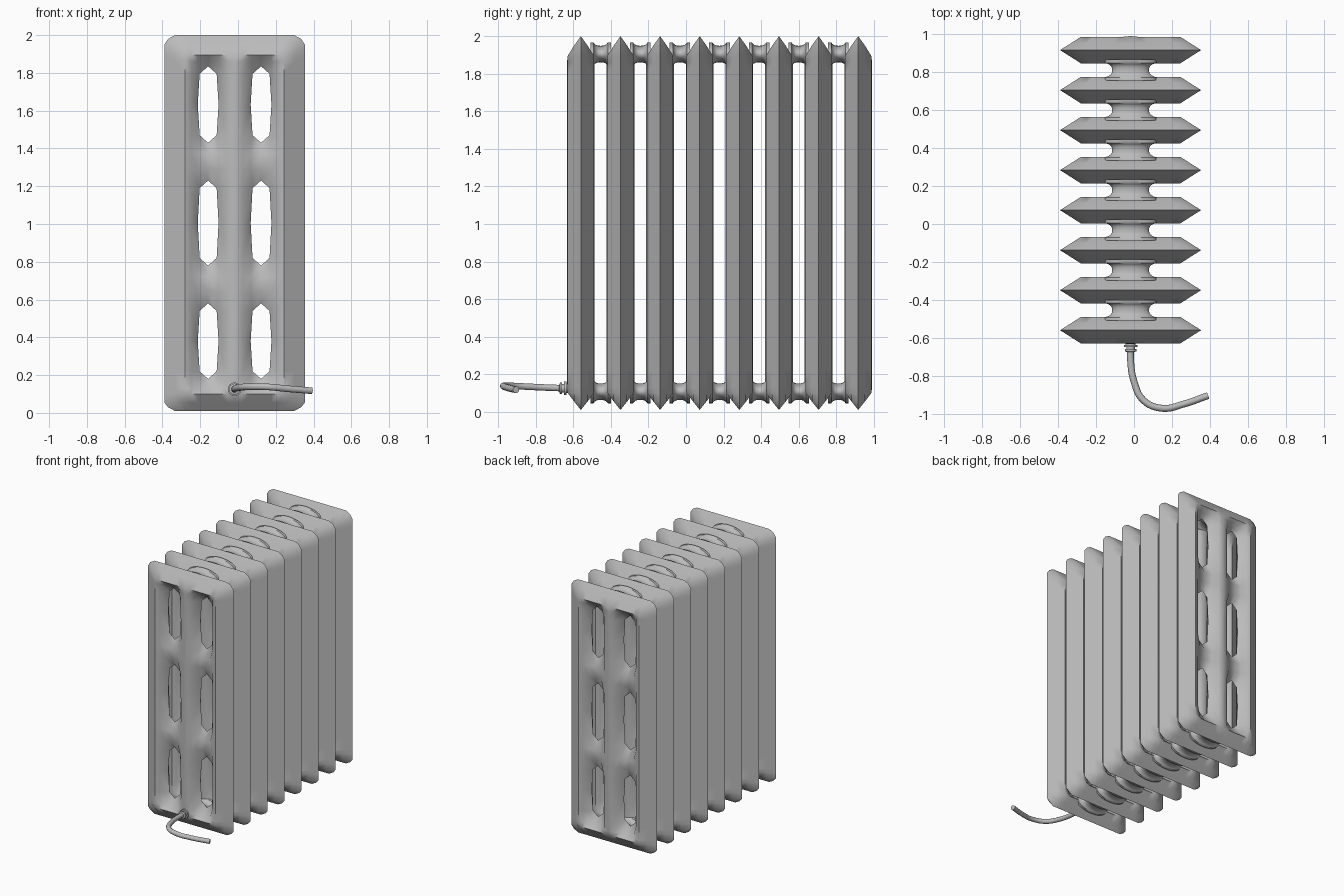
import bpy, bmesh, math
from mathutils import Matrix, Vector

if "Cube" in bpy.data.objects:
    bpy.data.objects.remove(bpy.data.objects["Cube"])

grey = bpy.data.materials.new("cast_iron_grey")
grey.use_nodes = True
COLOUR = (0.5, 0.5, 0.5, 1)
grey.diffuse_color = COLOUR
grey.node_tree.nodes["Principled BSDF"].inputs["Base Color"].default_value = COLOUR

CX = -0.018          # centre line of the radiator
PITCH = 0.211        # spacing of the sections
FIRST = -0.56
COUNT = 8


def add_object(name, mesh, location=(0, 0, 0)):
    obj = bpy.data.objects.new(name, mesh)
    obj.location = location
    bpy.context.collection.objects.link(obj)
    return obj


def finish(bm, name, angle=50):
    """Turn a bmesh into a mesh, smooth except at sharp folds."""
    bmesh.ops.recalc_face_normals(bm, faces=bm.faces)
    for face in bm.faces:
        face.smooth = True
    for edge in bm.edges:
        if len(edge.link_faces) == 2 and edge.calc_face_angle() > math.radians(angle):
            edge.smooth = False
    mesh = bpy.data.meshes.new(name)
    bm.to_mesh(mesh)
    bm.free()
    mesh.materials.append(grey)
    return mesh


def section_mesh():
    """One pressed section: a quarter grid with holes, mirrored twice."""
    cols = [(0, .074), (.04, .068), (.085, .042), (.14, .034), (.195, .042),
            (.23, .058), (.262, .07), (.315, .036), (.372, 0)]
    holes = [(.18, .58), (.78, 1.23), (1.43, 1.835)]
    # Each row: height, kind, height of the pointed hole tip
    rows = [(.01, 0, None), (.055, .036, None), (.1, .07, None), (.13, "web", None)]
    for low, high in holes:
        rows += [(low + .04, "end", low), ((low + high) / 2, "middle", None),
                 (high - .04, "end", high)]
        if high < 1.5:
            rows += [(high + .06, "web", None), (high + .14, "web", None)]
    rows += [(1.86, "web", None), (1.895, .07, None), (1.95, .036, None), (2, 0, None)]

    bm = bmesh.new()
    grid = []
    for z, kind, tip in rows:
        line = []
        for c, (x, depth) in enumerate(cols):
            px, pz = x, z
            if kind in ("end", "middle"):
                if c in (2, 3, 4):
                    depth = 0
                if kind == "end":
                    px += {2: .01, 4: -.01}.get(c, 0)
                    pz = tip if c == 3 else z
            elif kind != "web":
                depth = min(kind, .07 if c < 7 else depth)
                if kind == 0 and c == 8:      # rounded outer corner
                    px -= .02
                    pz += .02 if z < 1 else -.02
            line.append(bm.verts.new((px, -depth, pz)))
        grid.append(line)

    for r in range(len(rows) - 1):
        in_hole = "middle" in (rows[r][1], rows[r + 1][1])
        for c in range(len(cols) - 1):
            if in_hole and c in (2, 3):
                continue
            bm.faces.new((grid[r][c], grid[r][c + 1], grid[r + 1][c + 1], grid[r + 1][c]))

    for axis in "XY":
        bmesh.ops.mirror(bm, geom=bm.verts[:] + bm.edges[:] + bm.faces[:],
                         matrix=Matrix.Identity(4), merge_dist=0.0005, axis=axis)
    bmesh.ops.remove_doubles(bm, verts=bm.verts, dist=0.0005)
    return finish(bm, "section")


def lathe(name, profile, sides=24, width=1.0, height=1.0):
    """Closed tube along y from (y, radius) pairs, with elliptic stretch."""
    bm = bmesh.new()
    rings = []
    for y, radius in profile:
        rings.append([bm.verts.new((width * radius * math.cos(a), y, height * radius * math.sin(a)))
                      for a in (2 * math.pi * i / sides for i in range(sides))])
    for a, b in zip(rings, rings[1:]):
        for i in range(sides):
            j = (i + 1) % sides
            bm.faces.new((a[i], a[j], b[j], b[i]))
    bm.faces.new(rings[0])
    bm.faces.new(rings[-1])
    return finish(bm, name)


# Sections
section = section_mesh()
for i in range(COUNT):
    add_object(f"section_{i + 1}", section, (CX, FIRST + i * PITCH, 0))

# Flared connectors joining the sections at top and bottom
half = [(.0, 1.0), (.014, 1.02), (.025, 1.1), (.032, 1.22), (.038, 1.4), (.055, 1.42)]
flare = [(-y, r) for y, r in reversed(half)] + half[1:]
connector = lathe("connector", flare, width=.097, height=.044)
for i in range(COUNT - 1):
    y = FIRST + (i + .5) * PITCH
    add_object(f"top_connector_{i + 1}", connector, (CX, y, 1.905))
    add_object(f"bottom_connector_{i + 1}", connector, (CX, y, .107))

# Stepped fitting at the front
fitting = lathe("pipe_fitting", [(.03, .026), (-.012, .026), (-.012, .036), (-.024, .036),
                                 (-.024, .022), (-.034, .022), (-.034, .03), (-.046, .03),
                                 (-.05, .02)], sides=16)
add_object("pipe_fitting", fitting, (CX, -.625, .125))

# Bent supply pipe
path = [(CX, -.64, .125), (CX, -.72, .128), (0, -.83, .133), (.05, -.93, .138),
        (.15, -.972, .138), (.26, -.95, .128), (.39, -.905, .117)]
curve = bpy.data.curves.new("supply_pipe", "CURVE")
curve.dimensions = "3D"
curve.bevel_depth = .018
curve.bevel_resolution = 3
curve.use_fill_caps = True
curve.resolution_u = 6
spline = curve.splines.new("BEZIER")
spline.bezier_points.add(len(path) - 1)
for point, co in zip(spline.bezier_points, path):
    point.co = Vector(co)
    point.handle_left_type = point.handle_right_type = "AUTO"
curve.materials.append(grey)
add_object("supply_pipe", curve)
